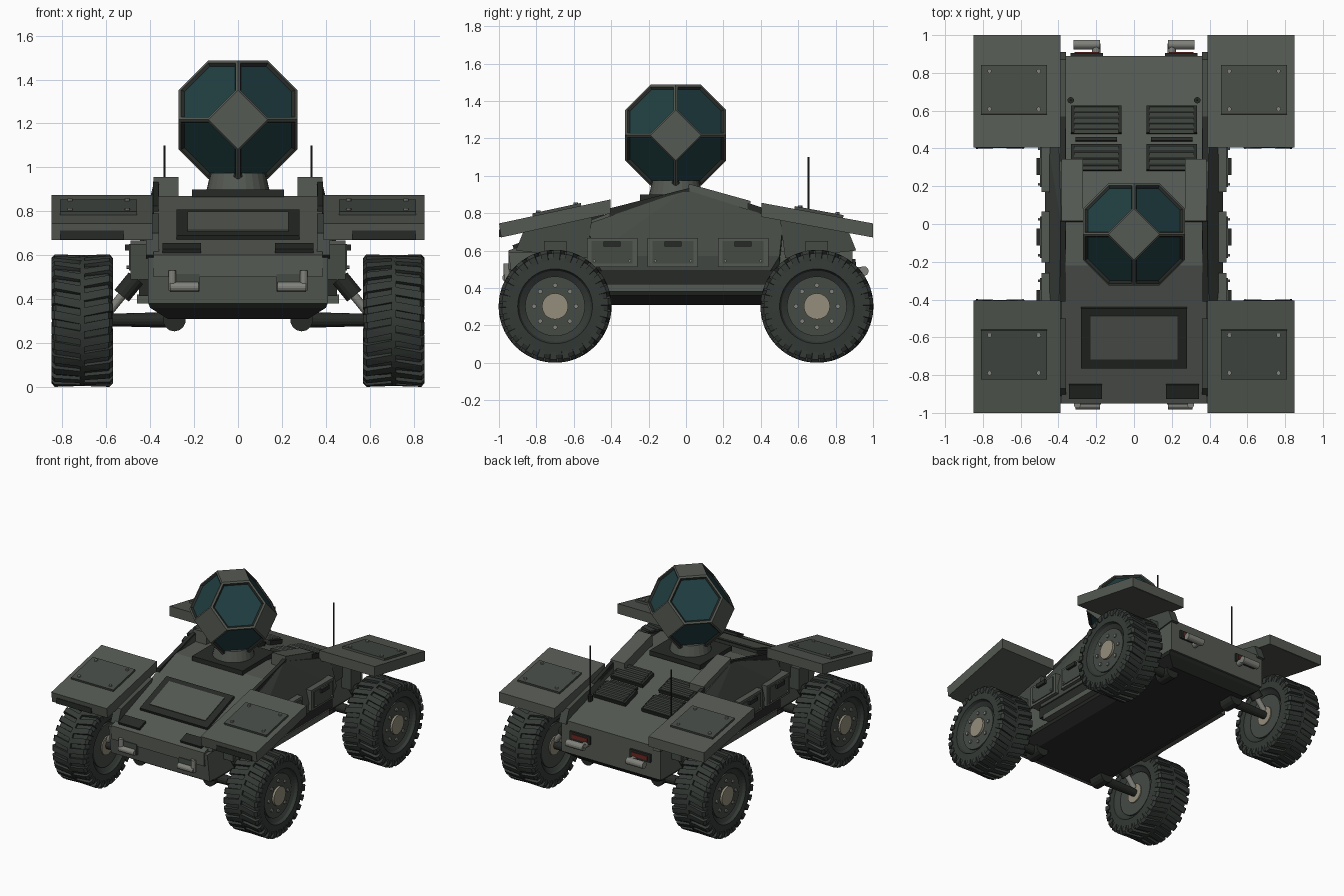
import bpy, bmesh
from math import sin, cos, pi, atan2
from mathutils import Vector, Matrix
from itertools import product

if "Cube" in bpy.data.objects:
    bpy.data.objects.remove(bpy.data.objects["Cube"])


def mat(name, *rgb):
    m = bpy.data.materials.new(name)
    m.diffuse_color = (*rgb, 1)
    m.use_nodes = True
    m.node_tree.nodes["Principled BSDF"].inputs["Base Color"].default_value = m.diffuse_color
    return m


ARMOUR = mat("armour", .09, .10, .085)
PANEL = mat("panel", .06, .07, .06)
DARK = mat("dark_trim", .02, .023, .02)
TYRE = mat("tyre", .035, .042, .037)
STEEL = mat("steel", .22, .22, .2)
HUB = mat("hub", .3, .27, .2)
GLASS = mat("glass", .015, .05, .055)
RED = mat("red_lamp", .15, .02, .015)


def finish(bm, name, *mats):
    bmesh.ops.recalc_face_normals(bm, faces=bm.faces)
    me = bpy.data.meshes.new(name)
    bm.to_mesh(me)
    bm.free()
    for m in mats:
        me.materials.append(m)
    ob = bpy.data.objects.new(name, me)
    bpy.context.collection.objects.link(ob)
    return ob


def add_hull(bm, pts):
    vs = [bm.verts.new(p) for p in pts]
    bmesh.ops.convex_hull(bm, input=vs)


def hull(name, pts, m):
    """Convex solid around the points, with flat faces merged."""
    bm = bmesh.new()
    add_hull(bm, pts)
    bmesh.ops.dissolve_limit(bm, angle_limit=.01, verts=bm.verts, edges=bm.edges)
    return finish(bm, name, m)


def prism(name, profile, x0, x1, m):
    """A (y, z) profile extruded across x."""
    return hull(name, [(x, y, z) for x in (x0, x1) for y, z in profile], m)


def box(name, c, size, m, tilt=0):
    rot = Matrix.Rotation(tilt, 3, 'X')
    pts = [Vector(c) + rot @ Vector([a * b / 2 for a, b in zip(s, size)])
           for s in product((-1, 1), repeat=3)]
    return hull(name, pts, m)


def rod(name, a, b, r, m, n=14, r2=None):
    a, b = Vector(a), Vector(b)
    bm = bmesh.new()
    bmesh.ops.create_cone(bm, cap_ends=True, segments=n, radius1=r,
                          radius2=r if r2 is None else r2, depth=(b - a).length)
    q = (b - a).to_track_quat('Z', 'Y').to_matrix().to_4x4()
    bmesh.ops.transform(bm, matrix=Matrix.Translation((a + b) / 2) @ q, verts=bm.verts)
    return finish(bm, name, m)


# roof slopes: height of the deck at y, and tilt angles
TF, TR = atan2(.27, .73), -atan2(.25, .84)


def deck(y):
    return .60 + (y + .95) * .27 / .73 if y < -.2 else .87 - (y - .05) * .25 / .84


# main body and belly
body = [(-.95, .60), (-.22, .87), (.05, .87), (.89, .62)]
low = [(-.95, .59), (.89, .60), (.89, .38), (-.92, .38)]
prism("upper_body", body + [(.89, .5), (-.95, .5)], -.385, .385, ARMOUR)
prism("lower_body", low, -.41, .41, ARMOUR)
hull("belly", [(s * x, y, z) for s in (1, -1) for x, z, e in
               ((.41, .385, .88), (.40, .36, .86), (.32, .31, .8)) for y in (-e, e)], DARK)

# front hatch
box("hatch_frame", (0, -.60, deck(-.60) + .003), (.56, .34, .035), DARK, TF)
box("hatch_plate", (0, -.595, deck(-.595) + .006), (.46, .245, .04), ARMOUR, TF)

# wheel: lathed tyre with chevron lugs, built facing +x
def ring_pt(x, r, a):
    return (x, r * cos(a), r * sin(a))


bm = bmesh.new()
N = 48
prof = [(-.10, 0), (-.10, .16), (-.125, .19), (-.138, .2), (-.133, .26), (-.12, .283),
        (.12, .283), (.133, .26), (.138, .2), (.118, .19), (.10, .16), (.10, 0)]
rings = [[bm.verts.new(ring_pt(x, r, 2 * pi * i / N)) for i in range(N)] for x, r in prof]
for p, q in zip(rings, rings[1:]):
    for i in range(N):
        j = (i + 1) % N
        bm.faces.new((p[i], p[j], q[j], q[i]))
bmesh.ops.remove_doubles(bm, verts=bm.verts, dist=1e-5)
for i in range(26):
    a = 2 * pi * i / 26
    for s in (1, -1):
        o = a + (pi / 26 if s < 0 else 0)
        add_hull(bm, [ring_pt(s * x, r, o + k + d) for x, r, k in
                      ((-.01, .298, 0), (-.01, .275, 0), (.125, .302, .09),
                       (.14, .285, .09), (.14, .245, .09)) for d in (-.065, .065)])
tyre_mesh = finish(bm, "tyre", TYRE)
parts = [tyre_mesh,
         rod("wheel_rim", (-.112, 0, 0), (.112, 0, 0), .16, PANEL, 32),
         rod("wheel_hub", (-.12, 0, 0), (.128, 0, 0), .07, HUB, 20)]
parts += [rod("wheel_bolt", ring_pt(.10, .112, k * pi / 4), ring_pt(.122, .112, k * pi / 4),
              .013, STEEL, 8) for k in range(8)]
for s, e in product((1, -1), repeat=2):
    place = Matrix.Translation((s * .71, e * .70, .302)) @ Matrix.Rotation(0 if s > 0 else pi, 4, 'Z')
    for p in parts:
        c = p if (s, e) == (1, 1) else p.copy()
        if c is not p:
            bpy.context.collection.objects.link(c)
        c.matrix_world = place

for s in (1, -1):
    # fenders with bolted cover plates and inner wheel-arch walls
    for label, y0, z0, y1, z1 in (("front", -1, .745, -.405, .873), ("rear", 1, .745, .405, .855)):
        inset = .012 if y0 < 0 else 0
        prism(label + "_fender", [(y0, z0), (y0 + inset, z0 - .075), (y1, z1 - .075), (y1, z1)],
              s * .39, s * .85, ARMOUR)
        slope = (z1 - z0) / (y1 - y0)
        t = atan2(slope, 1)
        yc = -.69 if y0 < 0 else .71
        top = lambda y: z0 + (y - y0) * slope
        box(label + "_fender_plate", (s * .635, yc, top(yc) + .003), (.35, .265, .024), PANEL, t)
        for dx, dy in product((-.13, .13), (-.1, .1)):
            x, y = s * .635 + dx, yc + dy
            rod("fender_bolt", (x, y, top(y)), (x, y, top(y) + .025), .012, STEEL, 8)
        box(label + "_fender_strip", (s * .665, y0 * .992, .692), (.29, .014, .04), DARK)
        g = -1 if y0 < 0 else 1
        prism(label + "_arch_wall", [(g * .91, .60), (g * .87, .70), (g * .50, .79), (g * .53, .56)],
              s * .36, s * .42, PANEL)
        # suspension
        y = g * .70
        rod("axle_arm", (s * .30, y, .305), (s * .60, y, .305), .036, DARK, r2=.028)
        rod("axle_pivot", (s * .29, y - .06, .305), (s * .29, y + .06, .305), .052, DARK)
        rod("damper_rod", (s * .59, y, .34), (s * .46, y, .50), .02, STEEL)
        rod("damper_body", (s * .53, y, .415), (s * .465, y, .495), .042, DARK)
        box("damper_bracket", (s * .45, y, .57), (.08, .12, .16), PANEL)

    # side sponson with stowage boxes
    hull("sponson", [(s * x, y, z) for x, y, z in
                     ((.47, -.50, .57), (.47, .50, .57), (.46, -.45, .49), (.46, .45, .49),
                      (.40, -.52, .745), (.385, .0, .925), (.40, .52, .76),
                      (.36, -.52, .745), (.36, .0, .925), (.36, .52, .76),
                      (.36, -.5, .49), (.36, .5, .49))], PANEL)
    box("sill_shadow", (s * .42, 0, .455), (.06, .96, .08), DARK)
    box("side_rail", (s * .43, 0, .40), (.06, .86, .04), ARMOUR)
    for y in (-.395, -.07, .305):
        box("stowage_box", (s * .44, y, .59), (.10, .27, .155), ARMOUR)
        box("stowage_lid", (s * .447, y, .59), (.10, .22, .12), PANEL)
        box("stowage_latch", (s * .49, y, .635), (.05, .09, .028), DARK)
        for d in (-.095, .095):
            rod("stowage_bolt", (s * .49, y + d, .545), (s * .507, y + d, .545), .008, STEEL, 6)

    # raised shoulder pads and roof rails
    prism("shoulder_pad", [(.01, .84), (.015, .957), (.345, .865), (.345, .78)], s * .27, s * .385, ARMOUR)
    prism("front_rail", [(-.41, .77), (-.41, .825), (.02, .935), (.02, .86)], s * .362, s * .388, DARK)
    prism("rear_rail", [(.33, .77), (.33, .855), (.57, .775), (.57, .70)], s * .362, s * .388, DARK)

    # engine louvres
    for y0, y1, n in ((.28, .42, 4), (.475, .625, 5)):
        yc = (y0 + y1) / 2
        box("louvre_frame", (s * .20, yc, deck(yc) + .01), (.265, y1 - y0, .04), DARK, TR)
        for i in range(n):
            y = y0 + (i + .5) * (y1 - y0) / n
            box("louvre_slat", (s * .20, y, deck(y) + .032), (.235, .022, .016), PANEL, TR + .4)
    box("louvre_divider", (s * .20, .448, deck(.448) + .006), (.22, .018, .025), DARK, TR)

    # nose blocks, tow hooks, rear lamps and exhausts
    box("nose_block", (s * .257, -.885, deck(-.885) + .004), (.175, .08, .03), DARK, TF)
    box("nose_bracket", (s * .24, -.945, .475), (.13, .02, .08), PANEL)
    rod("tow_hook_post", (s * .30, -.957, .44), (s * .30, -.957, .53), .018, STEEL)
    rod("tow_hook_bar", (s * .31, -.96, .455), (s * .18, -.96, .455), .022, STEEL)
    box("rear_lamp_housing", (s * .25, .89, .525), (.17, .03, .06), DARK)
    box("rear_lamp", (s * .25, .90, .525), (.13, .02, .03), RED)
    rod("exhaust_stub", (s * .20, .88, .49), (s * .20, .955, .49), .022, STEEL)
    rod("exhaust_pipe", (s * .18, .95, .49), (s * .32, .95, .49), .026, STEEL)

    # antenna
    rod("antenna_base", (s * .335, .655, .66), (s * .335, .655, .73), .017, DARK, 10)
    rod("antenna", (s * .335, .655, .70), (s * .335, .655, 1.10), .005, DARK, 8)

# turret mount
box("turret_plate", (0, -.055, .882), (.42, .38, .034), DARK)
rod("turret_collar", (0, -.055, .89), (0, -.055, .975), .145, ARMOUR, 24, .125)

# turret: truncated octahedron with inset glass in its hexagons
bm = bmesh.new()
pts = set()
for a, b in product((-1, 1), (-2, 2)):
    for p in ((0, a, b), (a, b, 0), (b, 0, a), (0, b, a), (b, a, 0), (a, 0, b)):
        pts.add(p)
add_hull(bm, [Vector(p) * .135 + Vector((0, -.055, 1.217)) for p in sorted(pts)])
bmesh.ops.dissolve_limit(bm, angle_limit=.01, verts=bm.verts, edges=bm.edges)
bmesh.ops.recalc_face_normals(bm, faces=bm.faces)
hexes = [f for f in bm.faces if len(f.verts) == 6]
bmesh.ops.inset_individual(bm, faces=hexes, thickness=.016)
rim = bmesh.ops.inset_individual(bm, faces=hexes, thickness=.012, depth=-.012)["faces"]
for f in rim:
    f.material_index = 1
for f in hexes:
    f.material_index = 2
finish(bm, "turret", ARMOUR, DARK, GLASS)
